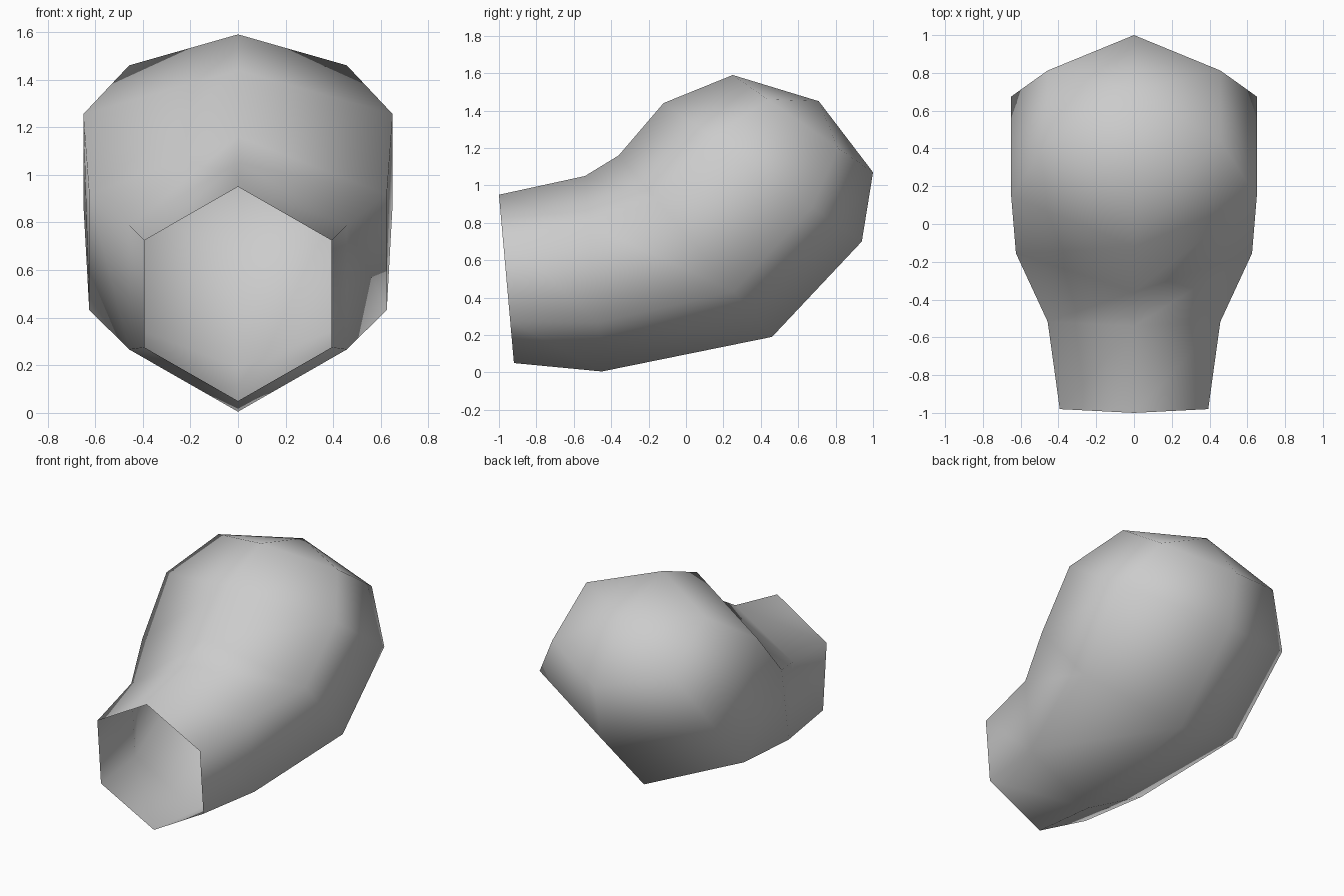
import bpy, bmesh, math

cube = bpy.data.objects.get("Cube")
if cube:
    bpy.data.objects.remove(cube, do_unlink=True)

SIDES = 6

# Hexagonal sections: top (y, z), bottom (y, z), half width
SECTIONS = [
    ((-1.0, 0.95), (-0.92, 0.05), 0.393),
    ((-0.54, 1.05), (-0.45, 0.005), 0.457),
    ((-0.36, 1.16), (0.46, 0.19), 0.625),
    ((-0.12, 1.44), (0.94, 0.70), 0.65),
    ((0.25, 1.59), (1.0, 1.07), 0.457),
]
APEX = (0, 0.71, 1.45)


def add_section(bm, top, bottom, half_width):
    """Add one tilted hexagon of vertices with a corner at the top."""
    verts = []
    for i in range(SIDES):
        angle = math.tau * i / SIDES
        blend = (1 - math.cos(angle)) / 2
        verts.append(bm.verts.new((
            half_width * math.sin(angle) / math.sin(math.pi / 3),
            top[0] + (bottom[0] - top[0]) * blend,
            top[1] + (bottom[1] - top[1]) * blend)))
    return verts


# Bent hollow body, open at the front
bm = bmesh.new()
rings = [add_section(bm, *section) for section in SECTIONS]
for a, b in zip(rings, rings[1:]):
    for i in range(SIDES):
        j = (i + 1) % SIDES
        bm.faces.new((a[i], a[j], b[j], b[i]))

# Pointed cap closing the back
tip = bm.verts.new(APEX)
for i in range(SIDES):
    bm.faces.new((rings[-1][i], rings[-1][(i + 1) % SIDES], tip))

# Outward normals and smooth shading
bmesh.ops.recalc_face_normals(bm, faces=bm.faces[:])
back_face = max(bm.faces, key=lambda f: f.calc_center_median().y)
if back_face.normal.y < 0:
    bmesh.ops.reverse_faces(bm, faces=bm.faces[:])
for face in bm.faces:
    face.smooth = True

mesh = bpy.data.meshes.new("bent_body")
bm.to_mesh(mesh)
bm.free()
body = bpy.data.objects.new("bent_body", mesh)
bpy.context.collection.objects.link(body)

# Plain grey
grey = bpy.data.materials.new("light_grey")
grey.use_nodes = True
color = (0.6, 0.6, 0.6, 1)
grey.diffuse_color = color
grey.node_tree.nodes["Principled BSDF"].inputs["Base Color"].default_value = color
mesh.materials.append(grey)
